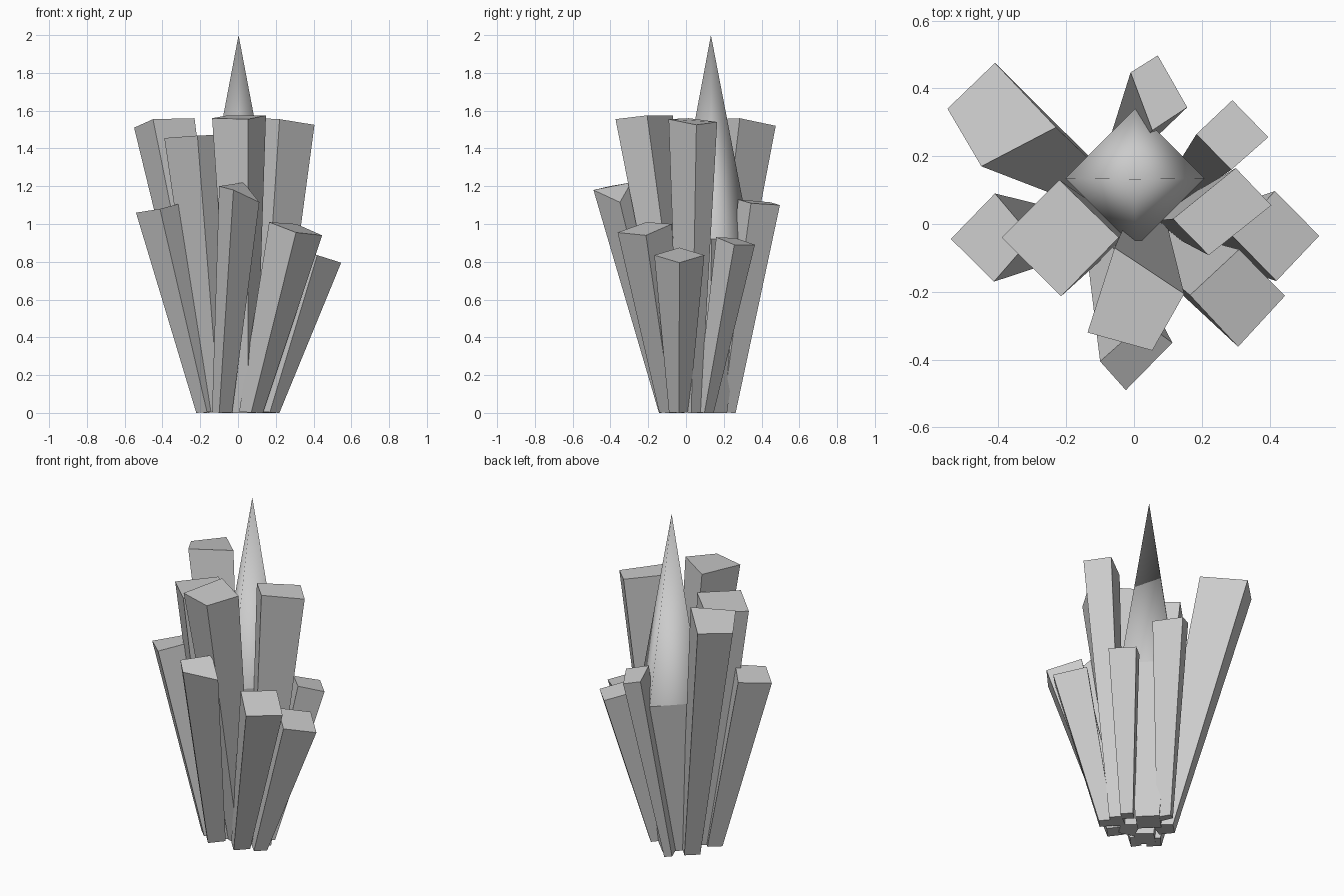
import bpy
from mathutils import Vector

cube = bpy.data.objects.get("Cube")
if cube:
    bpy.data.objects.remove(cube, do_unlink=True)

stone = bpy.data.materials.new("grey_crystal")
stone.use_nodes = True
COLOUR = (0.6, 0.6, 0.6, 1)
stone.diffuse_color = COLOUR
stone.node_tree.nodes["Principled BSDF"].inputs["Base Color"].default_value = COLOUR


def add_object(name, verts, faces, smooth=False):
    mesh = bpy.data.meshes.new(name)
    mesh.from_pydata(verts, [], faces)
    mesh.materials.append(stone)
    for poly in mesh.polygons:
        poly.use_smooth = smooth
    obj = bpy.data.objects.new(name, mesh)
    bpy.context.collection.objects.link(obj)
    return obj


def crystal(name, cap, foot, taper=0.45):
    """Four-sided shaft narrowing from its slanted cap (counter-clockwise) to its foot."""
    cap = [Vector(c) for c in cap]
    centre = sum(cap, Vector()) / 4
    foot = Vector((foot[0], foot[1], 0))
    lean = centre - foot
    base = []
    for c in cap:
        off = (c - centre) * taper
        off.z = -0.25 * (off.x * lean.x + off.y * lean.y)  # foot cut square to the lean
        base.append(foot + off)
    low = min(b.z for b in base)
    for b in base:
        b.z -= low
    sides = [(i, (i + 1) % 4, (i + 1) % 4 + 4, i + 4) for i in range(4)]
    return add_object(name, base + cap, [(3, 2, 1, 0), (4, 5, 6, 7)] + sides)


# Tall outer shafts
crystal("back_right_tall_crystal",
        [(-.41, .475, 1.52), (-.55, .34, 1.51), (-.45, .17, 1.555), (-.23, .285, 1.56)], (-.12, .116))
crystal("right_tall_crystal",
        [(-.22, .13, 1.465), (-.39, -.04, 1.455), (-.215, -.213, 1.468), (-.045, -.04, 1.475)], (-.1, -.03))
crystal("front_tall_crystal",
        [(-.057, -.07, 1.575), (-.137, -.32, 1.56), (.054, -.373, 1.555), (.148, -.206, 1.575)], (.03, -.01))
crystal("left_tall_crystal",
        [(.3, .165, 1.54), (.115, .015, 1.56), (.22, -.092, 1.555), (.405, .055, 1.525)], (.135, .02))

# Short outer shafts
crystal("front_crystal",
        [(.03, -.29, 1.22), (-.1, -.405, 1.2), (-.024, -.49, 1.18), (.113, -.35, 1.115)], (-.085, -.09), .5)
crystal("right_crystal",
        [(-.41, .09, 1.08), (-.54, -.044, 1.06), (-.413, -.17, 1.08), (-.3, -.04, 1.11)], (-.165, -.03))
crystal("front_left_crystal",
        [(.31, -.075, 1.0), (.165, -.21, 1.01), (.307, -.362, .955), (.445, -.212, .94)], (.07, -.075))
crystal("left_crystal",
        [(.416, .097, .835), (.29, -.035, .875), (.42, -.168, .835), (.546, -.035, .795)], (.168, -.037), .4)
crystal("back_left_crystal",
        [(.29, .365, .89), (.184, .265, .925), (.287, .16, .93), (.396, .256, .89)], (.13, .1))
crystal("back_crystal",
        [(.07, .497, 1.1), (-.01, .447, 1.115), (.054, .276, 1.13), (.157, .344, 1.11)], (-.04, .215))

# Central shaft with a smooth pointed spire on its rim
CX, CY, R, RIM = .003, .135, .205, .92
rim = [(CX, CY + R, RIM), (CX - R, CY, RIM), (CX, CY - R, RIM), (CX + R, CY, RIM)]
crystal("central_shaft", rim, (CX, CY - .01))
add_object("central_spire", rim + [(CX, CY - .003, 2)],
           [(i, (i + 1) % 4, 4) for i in range(4)], smooth=True)
